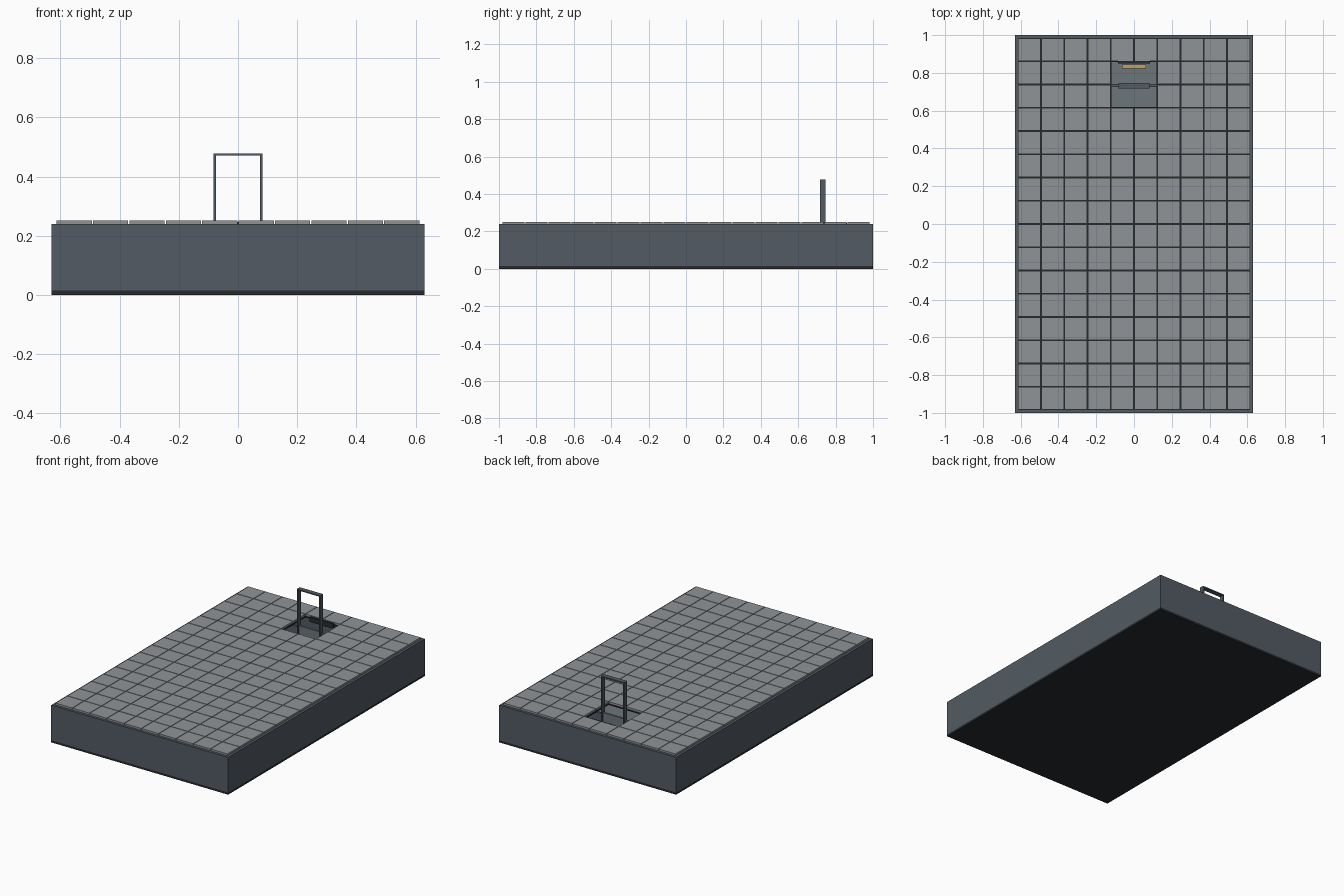
import bpy, bmesh

if "Cube" in bpy.data.objects:
    bpy.data.objects.remove(bpy.data.objects["Cube"])


def material(name, rgb):
    m = bpy.data.materials.new(name)
    m.diffuse_color = (*rgb, 1)
    m.use_nodes = True
    m.node_tree.nodes["Principled BSDF"].inputs["Base Color"].default_value = m.diffuse_color
    return m


WALL = material("slate", (0.085, 0.105, 0.125))
DARK = material("near_black", (0.02, 0.023, 0.028))
TILE = material("tile_grey", (0.28, 0.295, 0.305))
FLOOR = material("floor_teal", (0.15, 0.18, 0.195))
AMBER = material("amber", (0.55, 0.36, 0.12))


def boxes(name, mat, extents):
    """One object made of boxes given as (x0, x1, y0, y1, z0, z1)."""
    bm = bmesh.new()
    for x0, x1, y0, y1, z0, z1 in extents:
        for v in bmesh.ops.create_cube(bm, size=1)["verts"]:
            v.co = (x0 + (v.co.x + .5) * (x1 - x0),
                    y0 + (v.co.y + .5) * (y1 - y0),
                    z0 + (v.co.z + .5) * (z1 - z0))
    mesh = bpy.data.meshes.new(name)
    bm.to_mesh(mesh)
    bm.free()
    mesh.materials.append(mat)
    ob = bpy.data.objects.new(name, mesh)
    bpy.context.collection.objects.link(ob)
    return ob


W, L, T = 0.63, 1.0, 0.016          # half width, half length, wall thickness
P = 0.123                           # ceiling tile pitch
NX, NY = 5, 8                       # tiles each side of centre
Z0, Z1, ZT = 0.016, 0.24, 0.251     # floor, wall top, tile top

# Room shell
boxes("base_slab", DARK, [(-W, W, -L, L, 0, 0.014)])
boxes("room_floor", FLOOR, [(-W + T, W - T, -L + T, L - T, 0.014, 0.02)])
boxes("outer_walls", WALL, [
    (-W, W, -L, -L + T, 0.014, Z1), (-W, W, L - T, L, 0.014, Z1),
    (-W, -W + T, -L + T, L - T, 0.014, Z1), (W - T, W, -L + T, L - T, 0.014, Z1)])

# Ceiling tiles, leaving a two by two opening
opening = {(i, j) for i in (-1, 0) for j in (5, 6)}
g = 0.002
boxes("ceiling_tiles", TILE, [
    (i * P + g, (i + 1) * P - g, j * P + g, (j + 1) * P - g, Z1 - 0.002, ZT)
    for i in range(-NX, NX) for j in range(-NY, NY) if (i, j) not in opening])

# Thin support grid under the tile joints, interrupted at the opening
b = 0.004
grid = []
for i in range(-NX, NX + 1):
    spans = [(-NY * P, 5 * P), (7 * P, NY * P)] if i == 0 else [(-NY * P, NY * P)]
    grid += [(i * P - b, i * P + b, y0, y1, Z1 - 0.008, Z1 - 0.002) for y0, y1 in spans]
for j in range(-NY, NY + 1):
    spans = [(-NX * P, -P), (P, NX * P)] if j == 6 else [(-NX * P, NX * P)]
    grid += [(x0, x1, j * P - b, j * P + b, Z1 - 0.008, Z1 - 0.002) for x0, x1 in spans]
boxes("ceiling_grid", DARK, grid)

# Partition and tall door frame rising through the opening
D = 0.732
boxes("partition_wall", WALL, [
    (-W + T, -0.083, D - 0.008, D + 0.008, 0.02, Z1 - 0.008),
    (0.083, W - T, D - 0.008, D + 0.008, 0.02, Z1 - 0.008)])
boxes("door_frame", WALL, [
    (-0.083, -0.074, D - 0.015, D + 0.015, 0.02, 0.478),
    (0.074, 0.083, D - 0.015, D + 0.015, 0.02, 0.478),
    (-0.074, 0.074, D - 0.015, D + 0.015, 0.471, 0.478)])
boxes("door_leaf", FLOOR, [(-0.074, 0.074, D - 0.006, D + 0.006, 0.02, Z1)])

# Header and amber strip behind the door
boxes("header_bar", DARK, [(-0.085, 0.085, 0.85, 0.862, 0.215, 0.246)])
boxes("amber_strip", AMBER, [(-0.063, 0.063, 0.822, 0.845, 0.08, 0.1)])
